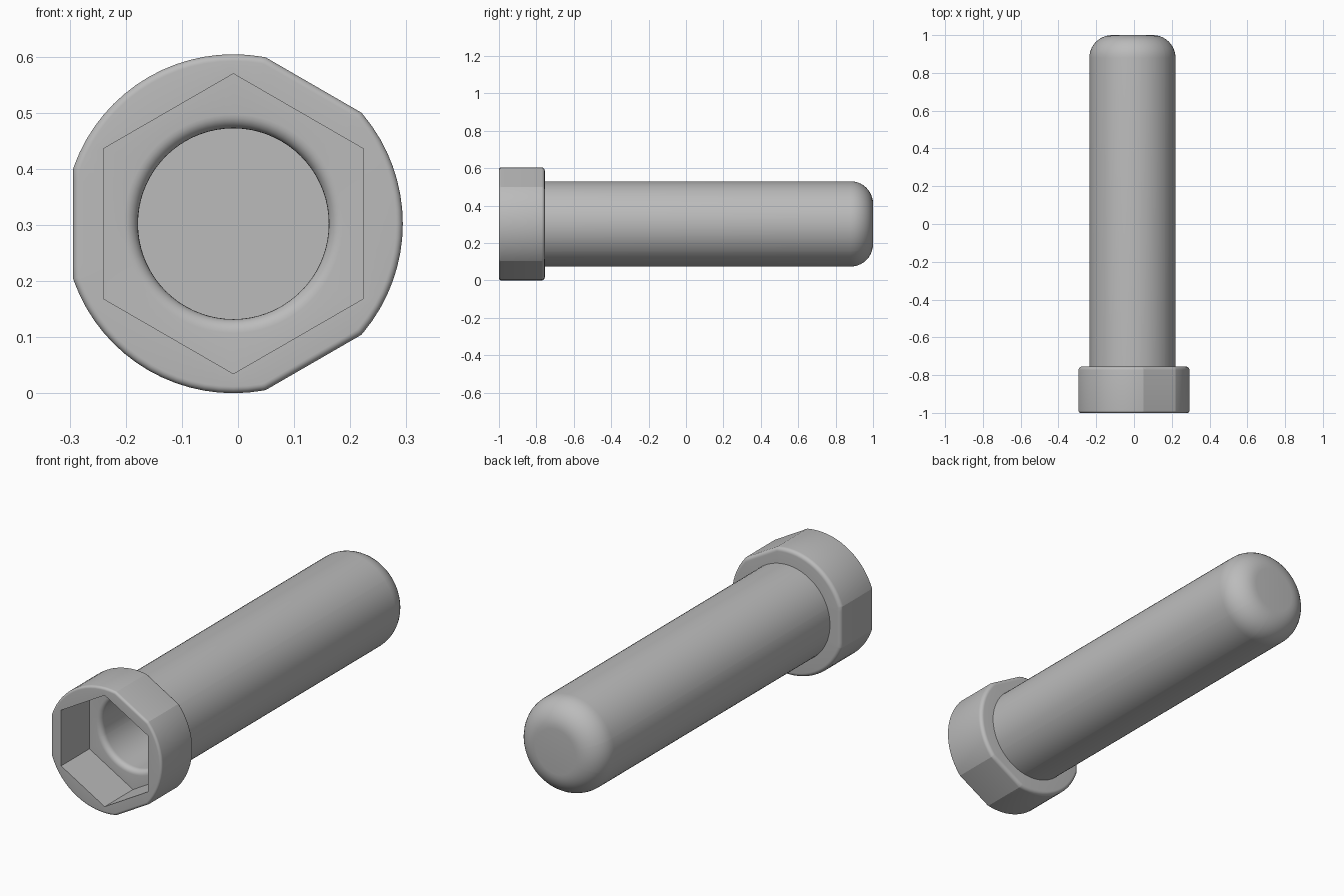
import bpy
import bmesh
from math import sin, cos, pi, radians, acos

cube = bpy.data.objects.get("Cube")
if cube:
    bpy.data.objects.remove(cube, do_unlink=True)

HEAD_R, FLAT = 0.302, 0.2855          # head radius and distance to its flats
SHAFT_R, BORE_R, HEX = 0.228, 0.17, 0.2315
FRONT, FLOOR, BACK, TIP = -1.0, -0.785, -0.755, 1.0
CX, CZ = (FLAT - HEAD_R) / 2, HEAD_R

# Even angles, plus the exact corners where the flats meet the round
half = acos(FLAT / HEAD_R)
flats = [radians(d) for d in (60, 180, 300)]
ANGLES = sorted([radians(5 * i) for i in range(72)]
                + [f + s * half for f in flats for s in (-1, 1)])

metal = bpy.data.materials.new("grey metal")
metal.use_nodes = True
colour = (0.5, 0.5, 0.5, 1)
metal.diffuse_color = colour
metal.node_tree.nodes["Principled BSDF"].inputs["Base Color"].default_value = colour


def circle(r):
    return lambda a: r


def head_outline(inset):
    def radius(a):
        r = HEAD_R - inset
        for f in flats:
            c = cos(a - f)
            if c > 0.5:
                r = min(r, (FLAT - inset) / c)
        return r
    return radius


def hexagon(a):
    return HEX / cos((a + pi / 6) % (pi / 3) - pi / 6)


def arc(steps):
    return [i / steps * pi / 2 for i in range(steps + 1)]


def loft(name, sections, ring=False):
    """Skin (y, radius function) sections; close as a ring or cap both ends."""
    bm = bmesh.new()
    loops = [[bm.verts.new((CX + f(a) * cos(a), y, CZ + f(a) * sin(a)))
              for a in ANGLES] for y, f in sections]
    n = len(ANGLES)
    pairs = list(zip(loops, loops[1:]))
    if ring:
        pairs.append((loops[-1], loops[0]))
    else:
        bm.faces.new(loops[0])
        bm.faces.new(loops[-1])
    for p, q in pairs:
        for i in range(n):
            j = (i + 1) % n
            bm.faces.new((p[i], p[j], q[j], q[i]))
    bmesh.ops.recalc_face_normals(bm, faces=bm.faces)
    mesh = bpy.data.meshes.new(name)
    bm.to_mesh(mesh)
    bm.free()
    mesh.materials.append(metal)
    ob = bpy.data.objects.new(name, mesh)
    bpy.context.collection.objects.link(ob)
    bpy.ops.object.select_all(action='DESELECT')
    ob.select_set(True)
    bpy.context.view_layer.objects.active = ob
    bpy.ops.object.shade_smooth_by_angle(angle=radians(16))
    return ob


# Head: rounded bore mouth, hexagonal socket, rounded outer rims
m, fr, br = 0.025, 0.012, 0.018
head = [(BACK, circle(BORE_R))]
head += [(FLOOR + m * (1 - sin(t)), circle(BORE_R + m * (1 - cos(t)))) for t in arc(6)]
head += [(FLOOR, hexagon), (FRONT, hexagon)]
head += [(FRONT + fr * (1 - cos(t)), head_outline(fr * (1 - sin(t)))) for t in arc(6)]
head += [(BACK - br * (1 - sin(t)), head_outline(br * (1 - cos(t)))) for t in arc(6)]
loft("socket_head", head, ring=True)

# Shaft: blind bore inside, rounded tip outside
tip_r = 0.12
shaft = [(TIP - tip_r, circle(BORE_R)), (BACK, circle(BORE_R)), (BACK, circle(SHAFT_R))]
shaft += [(TIP - tip_r * (1 - sin(t)), circle(SHAFT_R - tip_r * (1 - cos(t))))
          for t in arc(10)]
loft("hollow_shaft", shaft)
